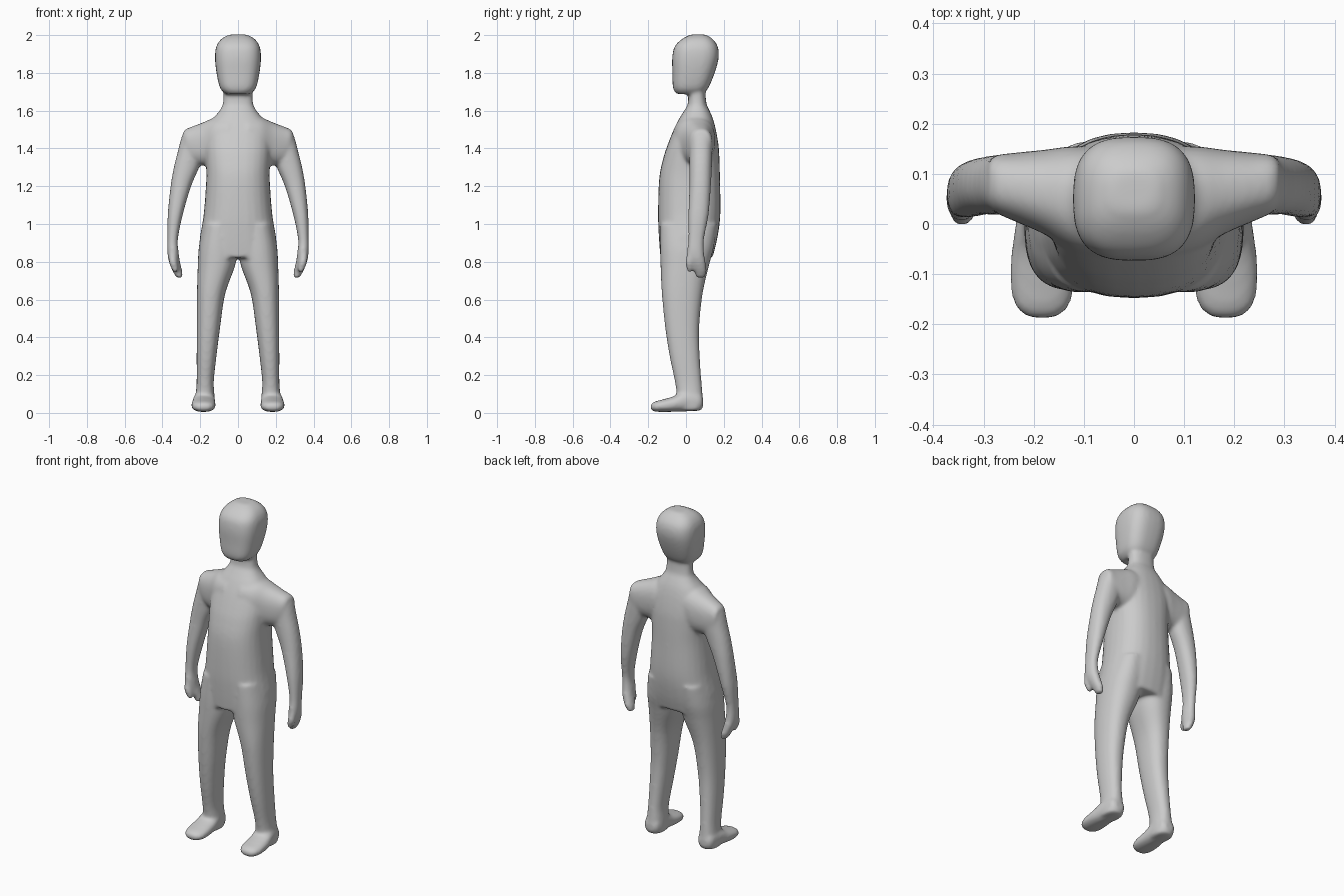
import bpy, bmesh, math
from mathutils import Vector

bm = bmesh.new()
SEG = 28


def spline(rows, steps=5):
    """Catmull-Rom refinement of the key sections."""
    out = []
    for i in range(len(rows) - 1):
        p1, p2 = Vector(rows[i]), Vector(rows[i + 1])
        p0 = Vector(rows[i - 1]) if i else p1
        p3 = Vector(rows[i + 2]) if i + 2 < len(rows) else p2
        for k in range(steps):
            t = k / steps
            out.append(0.5 * (2 * p1 + (p2 - p0) * t + (2 * p0 - 5 * p1 + 4 * p2 - p3) * t * t
                              + (3 * p1 - p0 - 3 * p2 + p3) * t ** 3))
    return out + [Vector(rows[-1])]


def loft(axis, rows, n=2.3, side=1):
    """Closed loft along an axis; each row is (position, a0, a1, b0, b1)
    with a and b the extents on the two remaining axes."""
    others = [i for i in range(3) if i != axis]
    rings = []
    for t, a0, a1, b0, b1 in spline([tuple(r) for r in rows]):
        ring = []
        for k in range(SEG):
            c, s = math.cos(math.tau * k / SEG), math.sin(math.tau * k / SEG)
            p = [0, 0, 0]
            p[axis] = t
            p[others[0]] = (a0 + a1) / 2 + (a1 - a0) / 2 * math.copysign(abs(c) ** (2 / n), c)
            p[others[1]] = (b0 + b1) / 2 + (b1 - b0) / 2 * math.copysign(abs(s) ** (2 / n), s)
            p[0] *= side
            ring.append(bm.verts.new(p))
        rings.append(ring)
    for r, q in zip(rings, rings[1:]):
        for k in range(SEG):
            j = (k + 1) % SEG
            bm.faces.new((r[k], r[j], q[j], q[k]))
    bm.faces.new(rings[0])
    bm.faces.new(rings[-1])


def centred(rows):
    return [(z, -w, w, f, b) for z, w, f, b in rows]


# torso and neck: z, half width, front, back
loft(2, centred([
    (.82, .205, -.135, .14), (.92, .203, -.143, .165), (1.05, .182, -.148, .182),
    (1.24, .168, -.142, .18), (1.35, .172, -.12, .177), (1.42, .175, -.097, .172),
    (1.50, .165, -.065, .158), (1.56, .13, -.035, .142), (1.60, .098, -.01, .125),
    (1.64, .08, .01, .108), (1.74, .075, .013, .10)]), 2.4)

# head
loft(2, centred([
    (1.688, .065, -.05, .085), (1.72, .095, -.069, .118), (1.80, .114, -.072, .152),
    (1.88, .122, -.073, .173), (1.94, .115, -.06, .168), (1.98, .088, -.02, .14),
    (2.003, .045, .025, .105)]), 2.8)

for side in (1, -1):
    # leg: z, inner, outer, front, back
    loft(2, [
        (1.0, .01, .185, -.135, .165), (.88, .002, .207, -.137, .148),
        (.78, .015, .213, -.135, .122), (.63, .068, .217, -.128, .088),
        (.45, .095, .218, -.11, .07), (.30, .114, .219, -.087, .073),
        (.17, .128, .219, -.06, .082), (.10, .125, .224, -.05, .088),
        (.04, .122, .232, -.05, .092), (.012, .13, .225, -.04, .08)], 2.3, side)
    # foot: y, inner, outer, bottom, top
    loft(1, [
        (.09, .15, .205, .03, .08), (.07, .13, .225, .012, .11), (0, .122, .236, .008, .12),
        (-.06, .119, .245, .006, .09), (-.12, .118, .247, .005, .072),
        (-.165, .13, .237, .007, .06), (-.188, .155, .21, .017, .045)], 2.3, side)
    # shoulder: x, front, back, bottom, top
    loft(0, [
        (.05, -.07, .15, 1.36, 1.57), (.12, -.055, .155, 1.31, 1.565),
        (.18, -.02, .148, 1.31, 1.54), (.24, .006, .142, 1.32, 1.517),
        (.275, .022, .138, 1.36, 1.503), (.29, .04, .125, 1.40, 1.49)], 2.4, side)
    # arm and hand: z, inner, outer, front, back
    loft(2, [
        (1.49, .22, .287, .04, .125), (1.45, .19, .302, .022, .138), (1.38, .18, .32, .018, .14),
        (1.30, .205, .34, .018, .137), (1.20, .248, .357, .018, .132),
        (1.05, .292, .372, .012, .12), (.92, .318, .374, .012, .096),
        (.85, .314, .374, .006, .096), (.80, .307, .366, .02, .104),
        (.75, .295, .346, .042, .109), (.715, .293, .325, .055, .1)], 2.2, side)
    # thumb
    loft(2, [
        (.87, .33, .368, .01, .05), (.80, .322, .366, -.003, .04),
        (.76, .315, .352, .004, .036), (.745, .322, .342, .01, .028)], 2, side)

bmesh.ops.recalc_face_normals(bm, faces=bm.faces)
mesh = bpy.data.meshes.new("body")
bm.to_mesh(mesh)
bm.free()
body = bpy.data.objects.new("body", mesh)
bpy.context.collection.objects.link(body)

# fuse the parts into one soft skin
remesh = body.modifiers.new("fuse", 'REMESH')
remesh.mode = 'VOXEL'
remesh.voxel_size = 0.009
remesh.use_smooth_shade = True
soften = body.modifiers.new("soften", 'SMOOTH')
soften.factor = 0.5
soften.iterations = 10

bpy.context.view_layer.objects.active = body
body.select_set(True)
bpy.ops.object.convert(target='MESH')
bpy.ops.object.shade_smooth()
